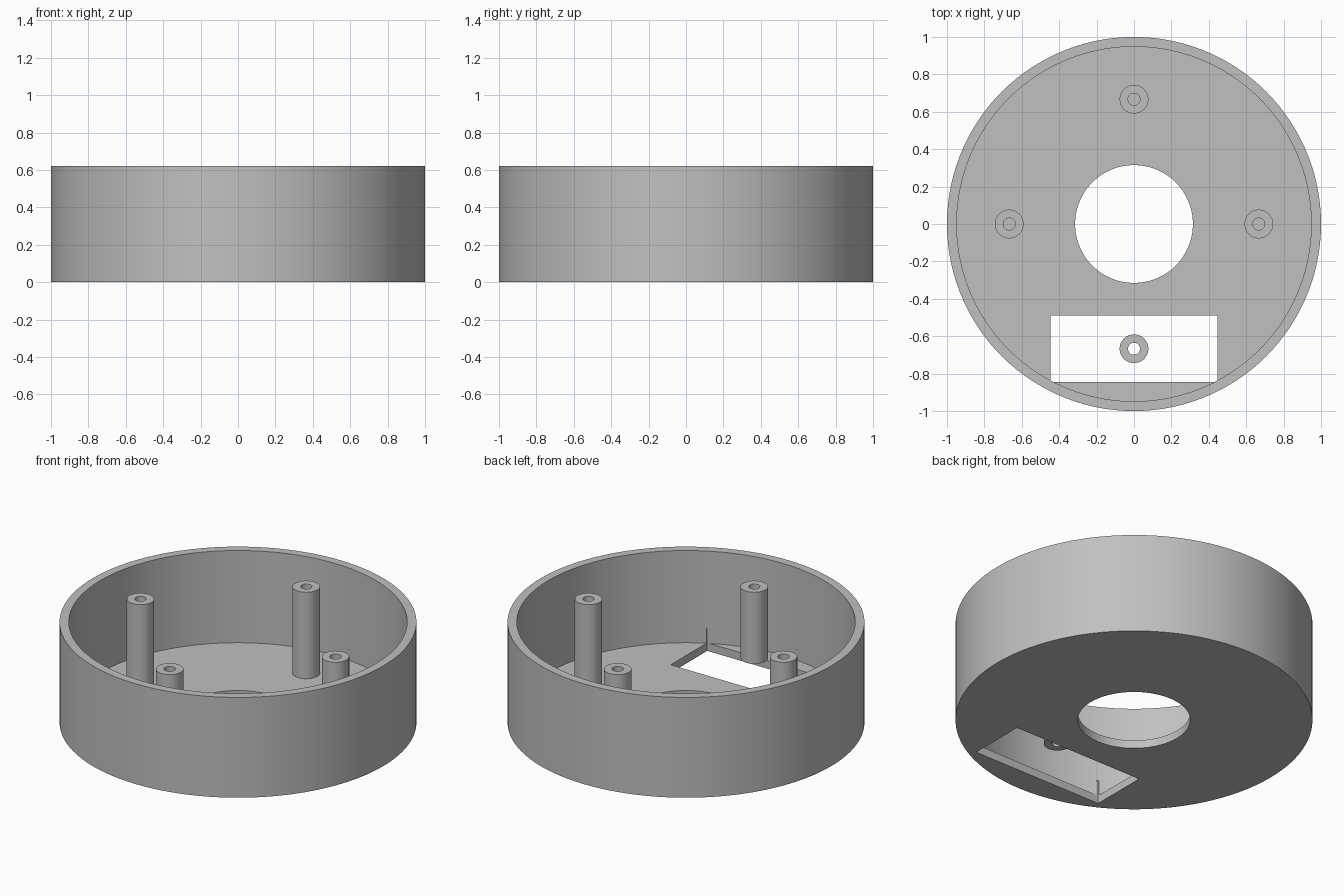
import bpy, bmesh, math

if "Cube" in bpy.data.objects:
    bpy.data.objects.remove(bpy.data.objects["Cube"], do_unlink=True)

# Single grey material
grey = bpy.data.materials.new("plain_grey")
grey.use_nodes = True
colour = (0.53, 0.53, 0.53, 1)
grey.diffuse_color = colour
grey.node_tree.nodes["Principled BSDF"].inputs["Base Color"].default_value = colour

HEIGHT, FLOOR = 0.62, 0.05
POST_TOP, CUT_TOP = 0.585, 0.142


def add_object(name, bm):
    bmesh.ops.recalc_face_normals(bm, faces=bm.faces)
    mesh = bpy.data.meshes.new(name)
    bm.to_mesh(mesh)
    bm.free()
    mesh.materials.append(grey)
    obj = bpy.data.objects.new(name, mesh)
    bpy.context.collection.objects.link(obj)
    return obj


def lathe(name, profile, sides, centre=(0, 0)):
    """Spin a closed (radius, z) profile into a ring-shaped solid."""
    bm = bmesh.new()
    rings = []
    for i in range(sides):
        a = 2 * math.pi * i / sides
        rings.append([bm.verts.new((centre[0] + r * math.cos(a),
                                    centre[1] + r * math.sin(a), z))
                      for r, z in profile])
    n = len(profile)
    for i in range(sides):
        a, b = rings[i], rings[(i + 1) % sides]
        for j in range(n):
            k = (j + 1) % n
            bm.faces.new((a[j], b[j], b[k], a[k]))
    return add_object(name, bm)


def smooth(obj):
    bpy.ops.object.select_all(action="DESELECT")
    obj.select_set(True)
    bpy.context.view_layer.objects.active = obj
    bpy.ops.object.shade_smooth_by_angle(angle=math.radians(30))


# Round tray: outer wall, floor and central hole in one profile
housing = lathe("housing", [(0.315, 0), (1, 0), (1, HEIGHT), (0.948, HEIGHT),
                            (0.948, FLOOR), (0.315, FLOOR)], 120)

# Rectangular opening through the floor, nicking the wall at its corners
bm = bmesh.new()
bmesh.ops.create_cube(bm, size=1)
bmesh.ops.scale(bm, vec=(0.892, 0.356, CUT_TOP + 0.1), verts=bm.verts)
bmesh.ops.translate(bm, vec=(0, -0.666, (CUT_TOP - 0.1) / 2), verts=bm.verts)
cutter = add_object("opening_cutter", bm)
cutter.hide_render = True
cut = housing.modifiers.new("opening", "BOOLEAN")
cut.operation = "DIFFERENCE"
cut.solver = "EXACT"
cut.object = cutter
bpy.context.view_layer.objects.active = housing
bpy.ops.object.modifier_apply(modifier="opening")
bpy.data.objects.remove(cutter, do_unlink=True)
smooth(housing)

# Four hollow screw posts; the front one stops above the opening
for name, x, y, base in (("left_post", 0.667, 0, FLOOR - 0.01),
                         ("right_post", -0.667, 0, FLOOR - 0.01),
                         ("back_post", 0, 0.667, FLOOR - 0.01),
                         ("front_post", 0, -0.667, CUT_TOP)):
    smooth(lathe(name, [(0.032, base), (0.077, base),
                        (0.077, POST_TOP), (0.032, POST_TOP)], 40, (x, y)))
